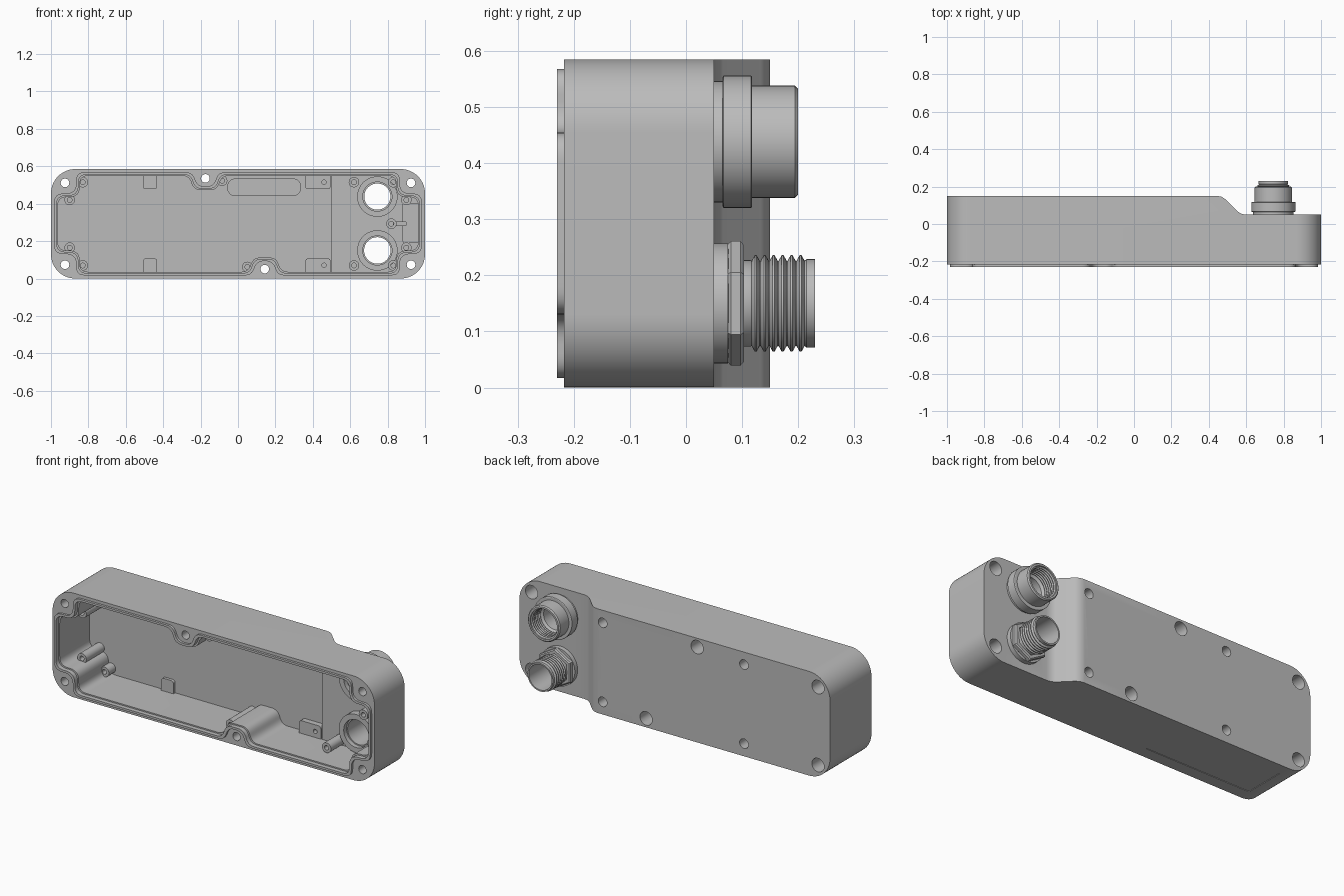
import bpy, bmesh, math
from mathutils import Vector

cube = bpy.data.objects.get("Cube")
if cube:
    bpy.data.objects.remove(cube, do_unlink=True)

grey = bpy.data.materials.new("plain grey")
grey.use_nodes = True
grey.diffuse_color = (0.5, 0.5, 0.5, 1)
grey.node_tree.nodes["Principled BSDF"].inputs["Base Color"].default_value = (0.5, 0.5, 0.5, 1)

H = 0.585          # height of the housing
MID = H / 2
BACK, FLANGE, LIP = 0.15, -0.217, -0.23
STEP = 0.05        # back face of the connector end
FLOOR, STEP_FLOOR, STEP_X = 0.06, 0.03, 0.5


def finish(name, bm):
    bmesh.ops.recalc_face_normals(bm, faces=bm.faces)
    mesh = bpy.data.meshes.new(name)
    bm.to_mesh(mesh)
    bm.free()
    mesh.materials.append(grey)
    ob = bpy.data.objects.new(name, mesh)
    bpy.context.collection.objects.link(ob)
    return ob


def prism(name, pts, a, b, axis="y"):
    """Extrude an (x, z) outline along y, or an (x, y) outline along z."""
    bm = bmesh.new()
    place = (lambda p, t: (p[0], t, p[1])) if axis == "y" else (lambda p, t: (p[0], p[1], t))
    low = [bm.verts.new(place(p, a)) for p in pts]
    top = [bm.verts.new(place(p, b)) for p in pts]
    bm.faces.new(low)
    bm.faces.new(top)
    n = len(pts)
    for i in range(n):
        j = (i + 1) % n
        bm.faces.new((low[i], low[j], top[j], top[i]))
    return finish(name, bm)


def rrect(x0, x1, z0, z1, r, seg=10):
    pts = []
    corners = ((x1 - r, z1 - r), (x0 + r, z1 - r), (x0 + r, z0 + r), (x1 - r, z0 + r))
    for k, (cx, cz) in enumerate(corners):
        for i in range(seg + 1):
            a = math.pi / 2 * (k + i / seg)
            pts.append((cx + r * math.cos(a), cz + r * math.sin(a)))
    return pts


def disc(x, z, r, n=28):
    return [(x + r * math.cos(math.tau * i / n), z + r * math.sin(math.tau * i / n)) for i in range(n)]


def rounded(corners, seg=8):
    """Round each (x, z, reach) corner of a polygon with a curve."""
    out = []
    n = len(corners)
    for i, (x, z, d) in enumerate(corners):
        p = Vector((x, z))
        a = p + (Vector(corners[i - 1][:2]) - p).normalized() * d
        b = p + (Vector(corners[(i + 1) % n][:2]) - p).normalized() * d
        for k in range(seg + 1):
            t = k / seg
            out.append(a * (1 - t) ** 2 + p * 2 * t * (1 - t) + b * t * t)
    return out


def lathe(name, profile, x, z, sides=40, turn=0.0):
    """Spin a closed (y, radius) profile about an axis along y."""
    bm = bmesh.new()
    rings = []
    for i in range(sides):
        a = turn + math.tau * i / sides
        rings.append([bm.verts.new((x + r * math.cos(a), y, z + r * math.sin(a))) for y, r in profile])
    m = len(profile)
    for i in range(sides):
        p, q = rings[i], rings[(i + 1) % sides]
        for k in range(m):
            n = (k + 1) % m
            bm.faces.new((p[k], p[n], q[n], q[k]))
    return finish(name, bm)


def select(ob):
    bpy.ops.object.select_all(action="DESELECT")
    bpy.context.view_layer.objects.active = ob
    ob.select_set(True)


def combine(target, tool, op):
    mod = target.modifiers.new("combine", "BOOLEAN")
    mod.operation = op
    mod.solver = "EXACT"
    mod.object = tool
    select(target)
    bpy.ops.object.modifier_apply(modifier=mod.name)
    bpy.data.objects.remove(tool, do_unlink=True)


def cut(target, tool):
    combine(target, tool, "DIFFERENCE")


def add(target, tool):
    combine(target, tool, "UNION")


def smooth(ob):
    select(ob)
    bpy.ops.object.shade_smooth_by_angle(angle=math.radians(32))


CORNERS = [(sx * 0.925, MID + sz * 0.219) for sx in (-1, 1) for sz in (-1, 1)]
MIDDLES = [(-0.174, 0.535, 1), (0.143, 0.05, -1)]


def notched(name, inset, a, b):
    """Plan that flows around every screw boss in soft curves."""
    g = inset - 0.017
    ex, ez = 1 - inset, MID - inset
    nx, nz = 0.865 - g, 0.162 - g
    half = []
    for s, (mx, mz, _) in ((1, MIDDLES[0]), (-1, MIDDLES[1])):
        # right notch, middle notch, left notch; the lower half is the upper turned round
        floor = abs(mz - MID) - 0.043 - g
        turn = [(ex, nz, 0.05), (nx, nz, 0.055), (nx, ez, 0.045)]
        m = s * mx
        turn += [(m + 0.07 + g, ez, 0.035), (m + 0.042 + g, floor, 0.036),
                 (m - 0.042 - g, floor, 0.036), (m - 0.07 - g, ez, 0.035)]
        turn += [(-nx, ez, 0.045), (-nx, nz, 0.055), (-ex, nz, 0.05)]
        half += [(s * x, MID + s * z, d) for x, z, d in turn]
    return prism(name, rounded(half), a, b)


# Housing with the lowered connector end and the raised sealing lip
housing = prism("housing", rrect(-1, 1, 0, H, 0.13, 14), FLANGE, BACK)
step = [(1.1, STEP), (0.6, STEP), (0.575, 0.054), (0.555, 0.066), (0.488, 0.133),
        (0.47, 0.145), (0.44, 0.151), (0.44, 0.3), (1.1, 0.3)]
cut(housing, prism("step", step, -0.2, 0.8, "z"))
add(housing, notched("lip", 0.017, LIP, FLANGE + 0.01))

# Hollow interior, with a small ledge at the mouth
cavity = notched("cavity", 0.036, -0.3, FLOOR)
cut(cavity, prism("shallow", rrect(STEP_X, 1.2, -0.2, 0.8, 0.01), STEP_FLOOR, 0.3))
cut(housing, cavity)
cut(housing, notched("ledge", 0.029, -0.31, -0.205))

# Screw posts: x, z, front end
posts = [(-0.9, 0.42, -0.1), (-0.9, 0.165, -0.1), (-0.83, 0.515, -0.1), (-0.83, 0.07, 0.0),
         (0.9, 0.42, -0.1), (0.9, 0.165, -0.1), (0.83, 0.515, -0.05), (0.83, 0.07, -0.05),
         (0.62, 0.515, -0.1), (0.62, 0.07, -0.1), (-0.085, 0.523, -0.14), (0.05, 0.062, -0.14),
         (0.82, 0.293, -0.06)]
for x, z, y in posts:
    end = (STEP_FLOOR if x > STEP_X else FLOOR) + 0.012
    add(housing, prism("post", disc(x, z, 0.028, 20), y, end))
    cut(housing, prism("post_hole", disc(x, z, 0.013, 14), y - 0.02, y + 0.045))

# Low wall tabs inside, and the small blind holes at the rear
for x0, x1, y in ((-0.508, -0.432, 0.044), (0.36, 0.495, 0.028)):
    for s in (-1, 1):
        zs = sorted((MID + s * 0.185, MID + s * 0.27))
        add(housing, prism("tab", rrect(x0, x1, *zs, 0.015, 4), y, FLOOR + 0.015))
for s in (-1, 1):
    cut(housing, prism("tab_hole", disc(0.46, MID + s * 0.222, 0.012, 14), -0.03, 0.053))
    for x in (-0.465, 0.413):
        cut(housing, prism("rear_hole", disc(x, MID + s * 0.222, 0.027), 0.085, 0.3))

# Raised end pad, rib and oblong recess on the inner floor
add(housing, prism("end_pad", rrect(0.88, 0.975, 0.19, 0.405, 0.01, 3), 0.0, STEP_FLOOR + 0.012))
add(housing, prism("rib", rrect(0.83, 0.9, 0.28, 0.306, 0.005, 2), -0.05, STEP_FLOOR + 0.013))
cut(housing, prism("oblong_recess", rrect(-0.055, 0.335, 0.443, 0.532, 0.04), 0.01, FLOOR + 0.012))

# Through holes with rear counterbores
for x, z in CORNERS + [m[:2] for m in MIDDLES]:
    cut(housing, prism("screw_hole", disc(x, z, 0.023), -0.4, 0.4))
    cut(housing, prism("counterbore", disc(x, z, 0.038), -0.08, 0.41))

# Connector openings and shallow label recess underneath
CX, UPPER, LOWER = 0.745, 0.438, 0.15
for z in (UPPER, LOWER):
    cut(housing, prism("opening", disc(CX, z, 0.085, 40), -0.12, 0.3))
cut(housing, prism("label_recess", rrect(-0.86, -0.2, -0.15, 0.09, 0.01, 3), -0.1, 0.003, "z"))
smooth(housing)


def ridges(y0, y1, low, high, count):
    """Zigzag thread profile running from y0 to y1."""
    d = (y1 - y0) / count
    pts = []
    for i in range(count):
        y = y0 + i * d
        pts += [(y, low), (y + d * 0.35, high), (y + d * 0.55, high), (y + d * 0.9, low)]
    return pts


# Collars around the openings inside
for label, z in (("upper", UPPER), ("lower", LOWER)):
    smooth(lathe(label + "_inner_collar", [(-0.015, 0.078), (-0.015, 0.108), (0.04, 0.108), (0.04, 0.078)], CX, z))

# Upper socket: flange, round nut and inner-threaded barrel
barrel = [(0.01, 0.088), (0.045, 0.088), (0.045, 0.108), (0.068, 0.108), (0.07, 0.1), (0.194, 0.1),
          (0.2, 0.094), (0.2, 0.084)]
smooth(lathe("socket_barrel", barrel + ridges(0.192, 0.11, 0.084, 0.077, 6) + [(0.1, 0.07), (0.01, 0.07)],
             CX, UPPER, 48))
nut = [(0.065, 0.09), (0.065, 0.115), (0.067, 0.118), (0.116, 0.118), (0.118, 0.115), (0.118, 0.09)]
smooth(lathe("socket_nut", nut, CX, UPPER, 48))

# Lower plug: flange, hexagon nut and outer-threaded tube
tube = [(0.01, 0.088), (0.045, 0.088), (0.045, 0.107), (0.075, 0.107), (0.076, 0.077), (0.115, 0.077)]
tube += ridges(0.117, 0.213, 0.076, 0.086, 6) + [(0.215, 0.079), (0.23, 0.079), (0.23, 0.071), (0.01, 0.071)]
smooth(lathe("plug_tube", tube, CX, LOWER, 48))
hexagon = [(0.074, 0.085), (0.074, 0.104), (0.08, 0.111), (0.097, 0.111), (0.103, 0.104), (0.103, 0.085)]
lathe("plug_nut", hexagon, CX, LOWER, 6, math.pi / 2)
